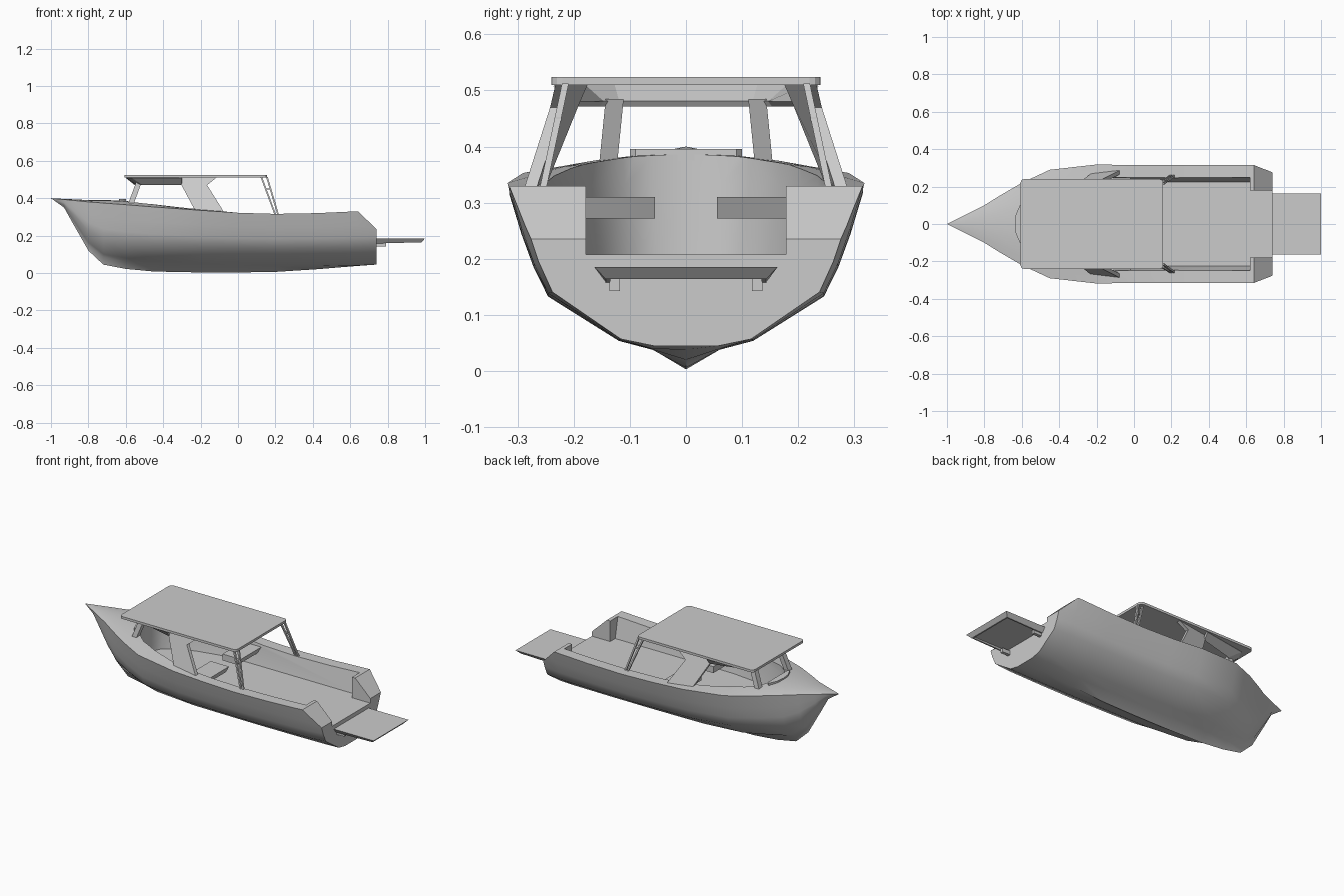
import bpy, bmesh
from mathutils import Vector

cube = bpy.data.objects.get("Cube")
if cube:
    bpy.data.objects.remove(cube, do_unlink=True)


def make(name, rings, mirror=False, closed=True, caps=True):
    """Loft a mesh through rings of points; optionally mirror it across the centreline."""
    bm = bmesh.new()
    rows = [[bm.verts.new(p) for p in ring] for ring in rings]
    n = len(rows[0])
    for a, b in zip(rows, rows[1:]):
        for i in range(n if closed else n - 1):
            j = (i + 1) % n
            bm.faces.new((a[i], a[j], b[j], b[i]))
    if caps:
        bm.faces.new(rows[0])
        bm.faces.new(rows[-1])
    bmesh.ops.remove_doubles(bm, verts=bm.verts, dist=0.0003)
    bmesh.ops.recalc_face_normals(bm, faces=bm.faces)
    mesh = bpy.data.meshes.new(name)
    bm.to_mesh(mesh)
    bm.free()
    ob = bpy.data.objects.new(name, mesh)
    bpy.context.collection.objects.link(ob)
    if mirror:
        mod = ob.modifiers.new("Mirror", 'MIRROR')
        mod.use_axis = (False, True, False)
    return ob


def box(name, x, y, z, mirror=False):
    ring = lambda h: [(x[0], y[0], h), (x[1], y[0], h), (x[1], y[1], h), (x[0], y[1], h)]
    return make(name, [ring(z[0]), ring(z[1])], mirror)


def bar(name, start, end, wx, wy, mirror=True):
    """Four-sided strut with horizontal ends."""
    def ring(p):
        return [Vector(p) + Vector((a * wx / 2, b * wy / 2, 0))
                for a, b in ((-1, -1), (1, -1), (1, 1), (-1, 1))]
    return make(name, [ring(start), ring(end)], mirror)


def smooth(ob, angle=0.6):
    bpy.ops.object.select_all(action='DESELECT')
    ob.select_set(True)
    bpy.context.view_layer.objects.active = ob
    bpy.ops.object.shade_smooth_by_angle(angle=angle)


def cut(ob, cutter):
    cutter.hide_render = True
    mod = ob.modifiers.new("Cut", 'BOOLEAN')
    mod.operation = 'DIFFERENCE'
    mod.solver = 'EXACT'
    mod.object = cutter
    bpy.context.view_layer.objects.active = ob
    bpy.ops.object.modifier_apply(modifier=mod.name)
    bpy.data.objects.remove(cutter, do_unlink=True)


def both_sides(half):
    """Complete a half outline that starts on the centreline."""
    return half + [(x, -y) for x, y in reversed(half) if y > 0]


# Hull stations: x, half beam, sheer height, keel height, deck camber
STATIONS = [
    (-1.0, 0.0, 0.40, 0.40, 0.0), (-0.93, 0.035, 0.393, 0.35, 0.003),
    (-0.88, 0.06, 0.388, 0.26, 0.006), (-0.8, 0.10, 0.38, 0.12, 0.01),
    (-0.72, 0.15, 0.374, 0.045, 0.016), (-0.6, 0.22, 0.365, 0.022, 0.022),
    (-0.45, 0.29, 0.353, 0.008, 0.025), (-0.2, 0.318, 0.335, 0.003, 0.012),
    (0.0, 0.315, 0.322, 0.003, 0.0), (0.2, 0.315, 0.316, 0.006, 0.0),
    (0.42, 0.315, 0.32, 0.02, 0.0), (0.64, 0.315, 0.33, 0.038, 0.0),
    (0.74, 0.305, 0.335, 0.045, 0.0)]
PROFILE = [(0, 0), (0.19, 0.12), (0.38, 0.17), (0.78, 0.42), (0.86, 0.58), (0.93, 0.77), (1, 1)]


def hull_ring(x, w, sheer, keel, camber):
    flare = 1 + max(0, -0.45 - x)
    half = []
    for u, v in PROFILE:
        z = keel + (sheer - keel) * v if x < -0.3 else max(v * sheer, keel)
        half.append((x, w * u ** flare, z))
    half += [(x, w * 0.75, sheer + camber * 0.45), (x, w * 0.4, sheer + camber * 0.85),
             (x, 0, sheer + camber)]
    return half + [(px, -py, pz) for px, py, pz in reversed(half[1:-1])]


hull = make("hull", [hull_ring(*s) for s in STATIONS])

# Cockpit well, stern gangway and raked bulwark ends
well = both_sides([(-0.6, 0), (-0.592, 0.06), (-0.57, 0.11), (-0.5, 0.165), (-0.4, 0.205),
                   (-0.28, 0.235), (-0.15, 0.25), (0.62, 0.25)])
cut(hull, make("well_cutter", [[(x, y * k, z) for x, y in well]
                               for z, k in ((0.208, 0.9), (0.33, 1), (0.6, 1))]))
cut(hull, box("gangway_cutter", (0.55, 0.9), (-0.178, 0.178), (0.208, 0.6)))
rake = [(0.64, 0.331), (0.74, 0.235), (0.9, 0.0815), (0.9, 0.6), (0.64, 0.6)]
cut(hull, make("rake_cutter", [[(x, y, z) for x, z in rake] for y in (-0.5, 0.5)]))
smooth(hull)

# Crescent lip in front of the windscreen
lip = both_sides([(-0.637, 0), (-0.632, 0.05), (-0.61, 0.1), (-0.598, 0.09)])
make("windscreen_lip", [[(x, y, z) for x, y in lip] for z in (0.375, 0.396)])

# Roof slab with rounded corners
roof = box("roof", (-0.607, 0.155), (-0.24, 0.24), (0.51, 0.524))
bm = bmesh.new()
bm.from_mesh(roof.data)
corners = [e for e in bm.edges if abs(e.verts[0].co.z - e.verts[1].co.z) > 0.01]
bmesh.ops.bevel(bm, geom=corners, offset=0.02, segments=3, affect='EDGES', profile=0.5)
bm.to_mesh(roof.data)
bm.free()

# Flared header under the front of the roof
upper = [(-0.595, 0), (-0.593, 0.13), (-0.565, 0.19), (-0.3, 0.232)]
lower = [(-0.55, 0), (-0.54, 0.12), (-0.51, 0.15), (-0.3, 0.205)]
header = make("roof_header",
              [[(x, y, z) for x, y in reversed(half)] + [(x, -y, z) for x, y in half[1:]]
               for half, z in ((upper, 0.512), (lower, 0.476))], closed=False, caps=False)
thick = header.modifiers.new("Thickness", 'SOLIDIFY')
thick.thickness = 0.012
thick.offset = 0

# Windscreen pillars
bar("windscreen_pillar", (-0.578, 0.14, 0.355), (-0.53, 0.127, 0.485), 0.03, 0.032)

# Broad side pillars leaning in towards the roof
side = [(-0.33, 0.514), (-0.11, 0.514), (-0.165, 0.47), (-0.07, 0.318), (-0.225, 0.325), (-0.305, 0.476)]


def side_ring(inset):
    return [(x, 0.287 - (z - 0.33) * 0.3 + min(0, (x + 0.15) * 0.2) - inset, z) for x, z in side]


make("side_pillar", [side_ring(0), side_ring(0.022)], mirror=True)

# Paired rear roof posts with a rung
bar("rear_post_front", (0.2, 0.258, 0.31), (0.125, 0.215, 0.512), 0.009, 0.012)
bar("rear_post_back", (0.215, 0.258, 0.31), (0.155, 0.215, 0.512), 0.009, 0.012)
box("rear_post_rung", (0.145, 0.178), (0.222, 0.234), (0.446, 0.452), mirror=True)

# Cabin seats fixed to the inner sides
make("cabin_seat", [[(-0.14, y, 0.272), (-0.04, y, 0.272), (-0.02, y, 0.31), (-0.14, y, 0.31)]
                    for y in (0.055, 0.25)], mirror=True)

# Swim platform, hollow underneath, on two brackets
def platform_ring(inset, z, drop=0.0):
    return [(0.735, -0.163 + inset, z - drop), (1.0 - inset, -0.163 + inset, z),
            (1.0 - inset, 0.163 - inset, z), (0.735, 0.163 - inset, z - drop)]


make("swim_platform", [platform_ring(0, 0.185), platform_ring(0.02, 0.164, 0.006),
                       platform_ring(0.028, 0.164, 0.006), platform_ring(0.02, 0.178)])
box("platform_bracket", (0.735, 0.79), (0.118, 0.136), (0.143, 0.166), mirror=True)
